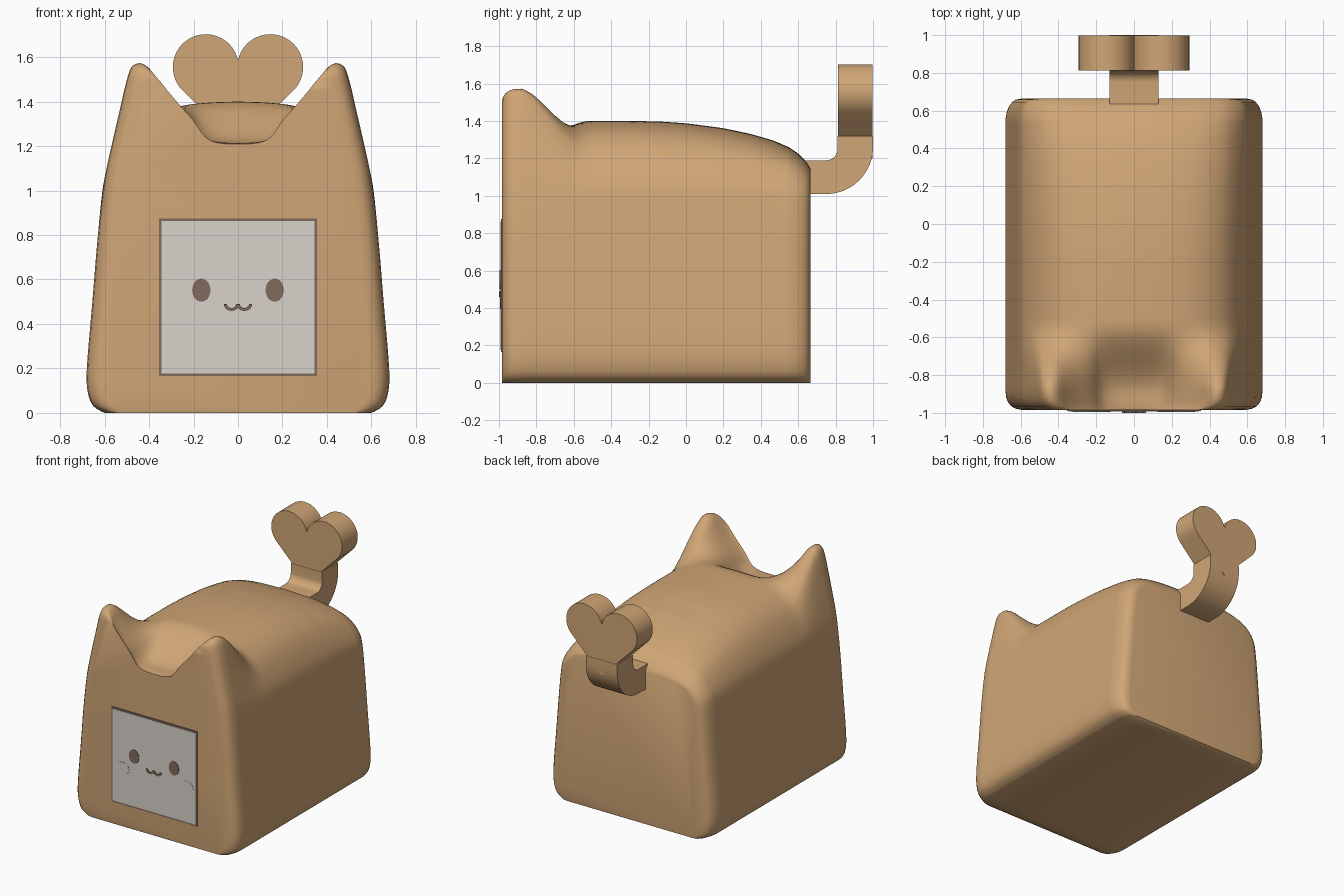
import bpy, bmesh, math

if "Cube" in bpy.data.objects:
    bpy.data.objects.remove(bpy.data.objects["Cube"])


def material(name, rgb):
    m = bpy.data.materials.new(name)
    m.diffuse_color = (*rgb, 1)
    m.use_nodes = True
    m.node_tree.nodes["Principled BSDF"].inputs["Base Color"].default_value = m.diffuse_color
    return m


TAN = material("warm_tan", (0.63, 0.38, 0.18))
GREY = material("pale_grey", (0.69, 0.65, 0.60))
BROWN = material("dark_brown", (0.22, 0.143, 0.11))


def finish(bm, name, mat, angle=None):
    bmesh.ops.recalc_face_normals(bm, faces=bm.faces)
    me = bpy.data.meshes.new(name)
    bm.to_mesh(me)
    bm.free()
    ob = bpy.data.objects.new(name, me)
    bpy.context.collection.objects.link(ob)
    me.materials.append(mat)
    if angle:
        bpy.ops.object.select_all(action='DESELECT')
        ob.select_set(True)
        bpy.context.view_layer.objects.active = ob
        bpy.ops.object.shade_smooth_by_angle(angle=math.radians(angle))
    return ob


def prism(name, pts, axis, lo, hi, mat, angle=None):
    """Extrude a closed outline: (x, z) along y, or (y, z) along x."""
    bm = bmesh.new()
    place = (lambda a, b, d: (a, d, b)) if axis == 'y' else (lambda a, b, d: (d, a, b))
    rings = [[bm.verts.new(place(a, b, d)) for a, b in pts] for d in (lo, hi)]
    n = len(pts)
    for i in range(n):
        j = (i + 1) % n
        bm.faces.new((rings[0][i], rings[0][j], rings[1][j], rings[1][i]))
    for r in rings:
        bm.faces.new(r)
    return finish(bm, name, mat, angle)


def arc(cx, cz, rx, rz, a0, a1, n):
    angles = [math.radians(a0 + (a1 - a0) * i / n) for i in range(n + 1)]
    return [(cx + rx * math.cos(a), cz + rz * math.sin(a)) for a in angles]


def lerp_table(table, v):
    for (a, p), (b, q) in zip(table, table[1:]):
        if v <= b:
            return p + (q - p) * max(0, v - a) / (b - a)
    return table[-1][1]


def spline(pts, steps=3):
    """Smooth an open outline through its points."""
    out = []
    for i in range(len(pts) - 1):
        p0, p1 = pts[max(i - 1, 0)], pts[i]
        p2, p3 = pts[i + 1], pts[min(i + 2, len(pts) - 1)]
        for s in range(steps):
            t = s / steps
            out.append(tuple(0.5 * (2 * b + (c - a) * t + (2 * a - 5 * b + 4 * c - d) * t * t
                                    + (3 * b - a - 3 * c + d) * t ** 3)
                             for a, b, c, d in zip(p0, p1, p2, p3)))
    return out + [pts[-1]]


# Body: half sections at the ears and at the back, lofted from front to rear
SIDE = [(.63, .8), (.655, .5), (.68, .2), (.675, .09), (.65, .03), (.60, 0)]
EARS = spline([(0, 1.215), (.10, 1.22), (.17, 1.25), (.23, 1.33), (.30, 1.41), (.36, 1.49),
               (.40, 1.55), (.44, 1.575), (.48, 1.555), (.505, 1.48), (.53, 1.37),
               (.56, 1.24), (.60, 1.05)] + SIDE)
BACK = spline([(0, 1.4), (.10, 1.397), (.17, 1.392), (.23, 1.385), (.30, 1.37), (.36, 1.35),
               (.41, 1.325), (.46, 1.29), (.50, 1.25), (.535, 1.2), (.56, 1.155),
               (.585, 1.1), (.607, 1.02)] + SIDE)
RIDGE = [(-.5, 1.395), (-.3, 1.4), (-.15, 1.398), (0, 1.388), (.2, 1.362), (.35, 1.33),
         (.47, 1.295), (.55, 1.26), (.61, 1.22), (.645, 1.18), (.665, 1.15)]
INSET = [(-.985, .09), (-.978, .055), (-.965, .032), (-.945, .015), (-.92, .005), (-.88, 0),
         (.55, 0), (.595, .008), (.625, .02), (.645, .036), (.658, .055), (.665, .09)]
STATIONS = sorted({y for y, _ in INSET} | {-.86 + .04 * i for i in range(36)})

bm = bmesh.new()
rings = []
for y in STATIONS:
    t = min(1, max(0, (y + .9) / .38))
    t = t * t * (3 - 2 * t)
    inset = lerp_table(INSET, y)
    sag = 1.4 - lerp_table(RIDGE, y) if y > -.3 else 0
    half = []
    for (x0, z0), (x1, z1) in zip(EARS, BACK):
        x, z = x0 + (x1 - x0) * t, z0 + (z1 - z0) * t
        if z > .8:
            z -= sag * ((z - .8) / .6) ** 2
            if y < -.8:
                z -= .8 * inset * ((z - .8) / .77) ** 4
        half.append((x * (1 - inset / .68), z))
    outline = half + [(-x, z) for x, z in reversed(half[1:])]
    rings.append([bm.verts.new((x, y, z)) for x, z in outline])
n = len(rings[0])
for a, b in zip(rings, rings[1:]):
    for i in range(n):
        j = (i + 1) % n
        bm.faces.new((a[i], a[j], b[j], b[i]))
bm.faces.new(rings[0])
bm.faces.new(rings[-1])
finish(bm, "body", TAN, 50)

# Tail: flat strip that bends upward
tail = [(.62, 1.01)] + arc(.75, 1.26, .25, .25, -90, 0, 16) + [(1.0, 1.32), (.81, 1.32)]
tail += arc(.75, 1.25, .06, .06, 0, -90, 8) + [(.62, 1.19)]
prism("tail", tail, 'x', -.13, .13, TAN, 35)

# Heart-shaped tail tip
lobe = arc(.145, 1.555, .148, .148, -45, 168, 28)
heart = [(0, 1.2)] + lobe + [(0, 1.58)] + [(-x, z) for x, z in reversed(lobe)]
prism("heart_tip", heart, 'y', .812, .998, TAN, 35)


# Face panel with a dark border
def square(half, mid=.52):
    return [(-half, mid - half), (half, mid - half), (half, mid + half), (-half, mid + half)]


prism("panel_border", square(.355), 'y', -.990, -.983, BROWN)
prism("face_panel", square(.343), 'y', -.993, -.986, GREY)

# Eyes, cheeks and mouth
for side, s in (("left", -1), ("right", 1)):
    prism(side + "_eye", arc(s * .165, .552, .041, .052, 0, 348.75, 31), 'y', -.996, -.989, BROWN)
    prism(side + "_cheek", arc(s * .265, .44, .06, .045, 0, 348.75, 31), 'y', -.995, -.989, GREY)
    curl = arc(s * .029, .49, .035, .031, 180, 360, 14) + arc(s * .029, .49, .021, .018, 360, 180, 14)
    prism(side + "_mouth_curl", curl, 'y', -1.0, -.991, BROWN)
